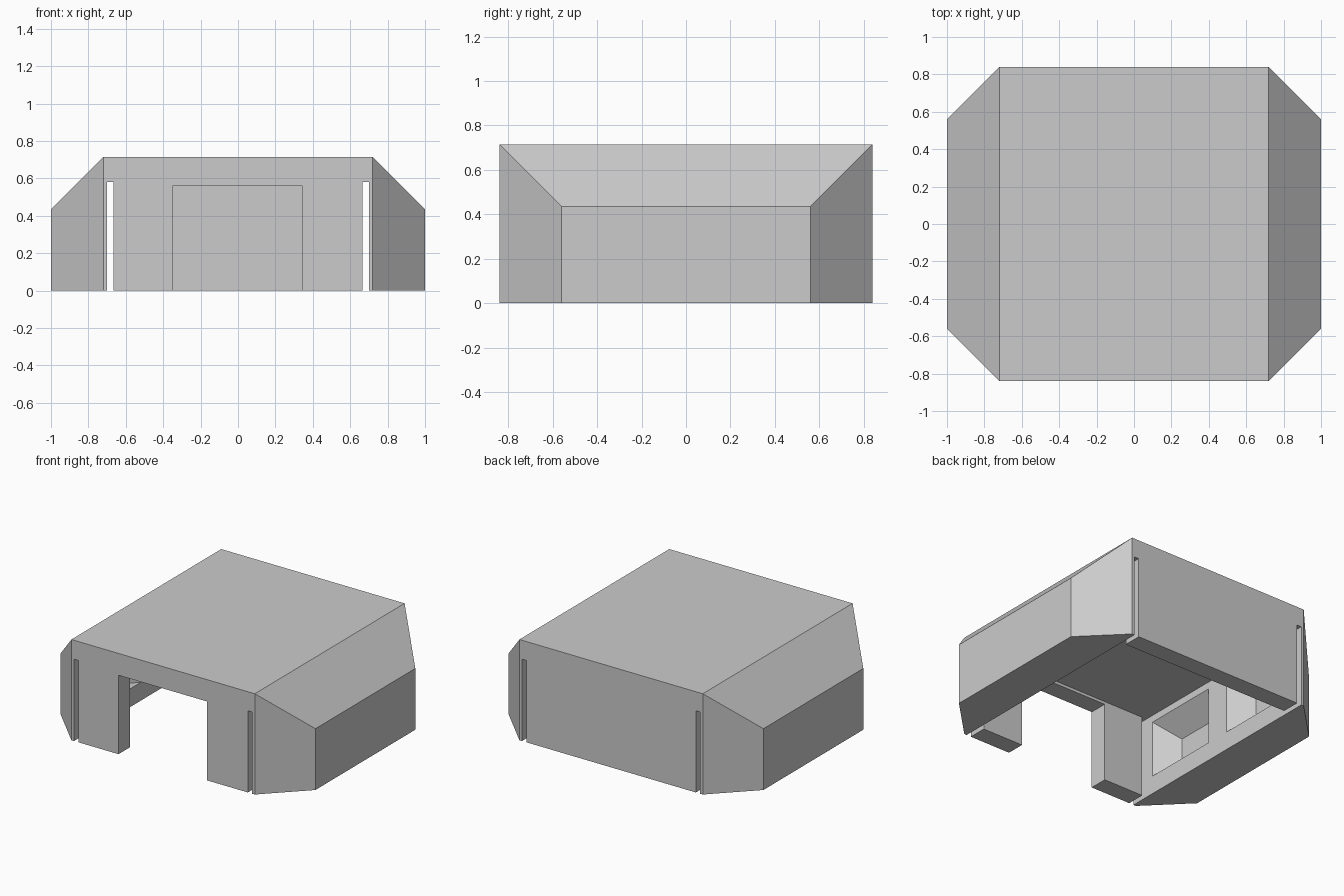
import bpy
import bmesh

cube = bpy.data.objects.get("Cube")
if cube:
    bpy.data.objects.remove(cube, do_unlink=True)

grey = bpy.data.materials.new("plain grey")
grey.use_nodes = True
colour = (0.6, 0.6, 0.6, 1)
grey.diffuse_color = colour
grey.node_tree.nodes["Principled BSDF"].inputs["Base Color"].default_value = colour

HALF_Y, TOP, BEVEL = 0.84, 0.715, 0.28   # roof edge, height, corner slope
ROOF_X, INNER_X, WALL_X = 0.72, 0.70, 0.665
CEILING, WALL = 0.58, 0.13


def hull(name, points):
    """Convex solid around the given points."""
    bm = bmesh.new()
    for p in points:
        bm.verts.new(p)
    result = bmesh.ops.convex_hull(bm, input=bm.verts)
    spare = {g for g in result["geom_interior"] + result["geom_unused"]
             if isinstance(g, bmesh.types.BMVert)}
    bmesh.ops.delete(bm, geom=list(spare), context="VERTS")
    bmesh.ops.dissolve_limit(bm, angle_limit=0.01, verts=bm.verts, edges=bm.edges)
    bmesh.ops.recalc_face_normals(bm, faces=bm.faces)
    mesh = bpy.data.meshes.new(name)
    bm.to_mesh(mesh)
    bm.free()
    mesh.materials.append(grey)
    obj = bpy.data.objects.new(name, mesh)
    bpy.context.collection.objects.link(obj)
    return obj


def box(name, xs, ys, zs):
    return hull(name, [(x, y, z) for x in xs for y in ys for z in zs])


def carve(target, cutter):
    """Subtract the cutter from the target and discard it."""
    cutter.hide_render = True
    mod = target.modifiers.new("carve", "BOOLEAN")
    mod.operation = "DIFFERENCE"
    mod.solver = "EXACT"
    mod.object = cutter
    bpy.context.view_layer.objects.active = target
    bpy.ops.object.modifier_apply(modifier=mod.name)
    bpy.data.objects.remove(cutter, do_unlink=True)


# Outer shell: flat roof with side pods sloping in at the top and both ends
outline = []
for sx in (-1, 1):
    for sy in (-1, 1):
        for z in (0, TOP):
            outline.append((sx * ROOF_X, sy * HALF_Y, z))
        for z in (0, TOP - BEVEL):
            outline.append((sx * (ROOF_X + BEVEL), sy * (HALF_Y - BEVEL), z))
shell = hull("shell", outline)

# Open interior, then the front doorway
inner_y = HALF_Y - WALL
carve(shell, box("interior", (-INNER_X, INNER_X), (-inner_y, inner_y), (-0.2, CEILING)))
carve(shell, box("doorway", (-0.35, 0.345), (-1, 0), (-0.2, 0.56)))

for sx in (-1, 1):
    # Gap between the end walls and each side pod
    carve(shell, box("slit", (sx * WALL_X, sx * INNER_X), (-1, 1), (-0.2, CEILING)))
    # Two tapered storage recesses inside each pod
    for sy in (-1, 1):
        depth = 0.135
        near, far, low, high = 0.09, 0.65, 0.13, 0.53
        recess = [(sx * x, sy * y, z) for x in (INNER_X - 0.1, INNER_X)
                  for y in (near, far) for z in (low, high)]
        recess += [(sx * (INNER_X + depth), sy * y, z)
                   for y in (near + depth, far - depth) for z in (low, high - depth)]
        carve(shell, hull("recess", recess))
